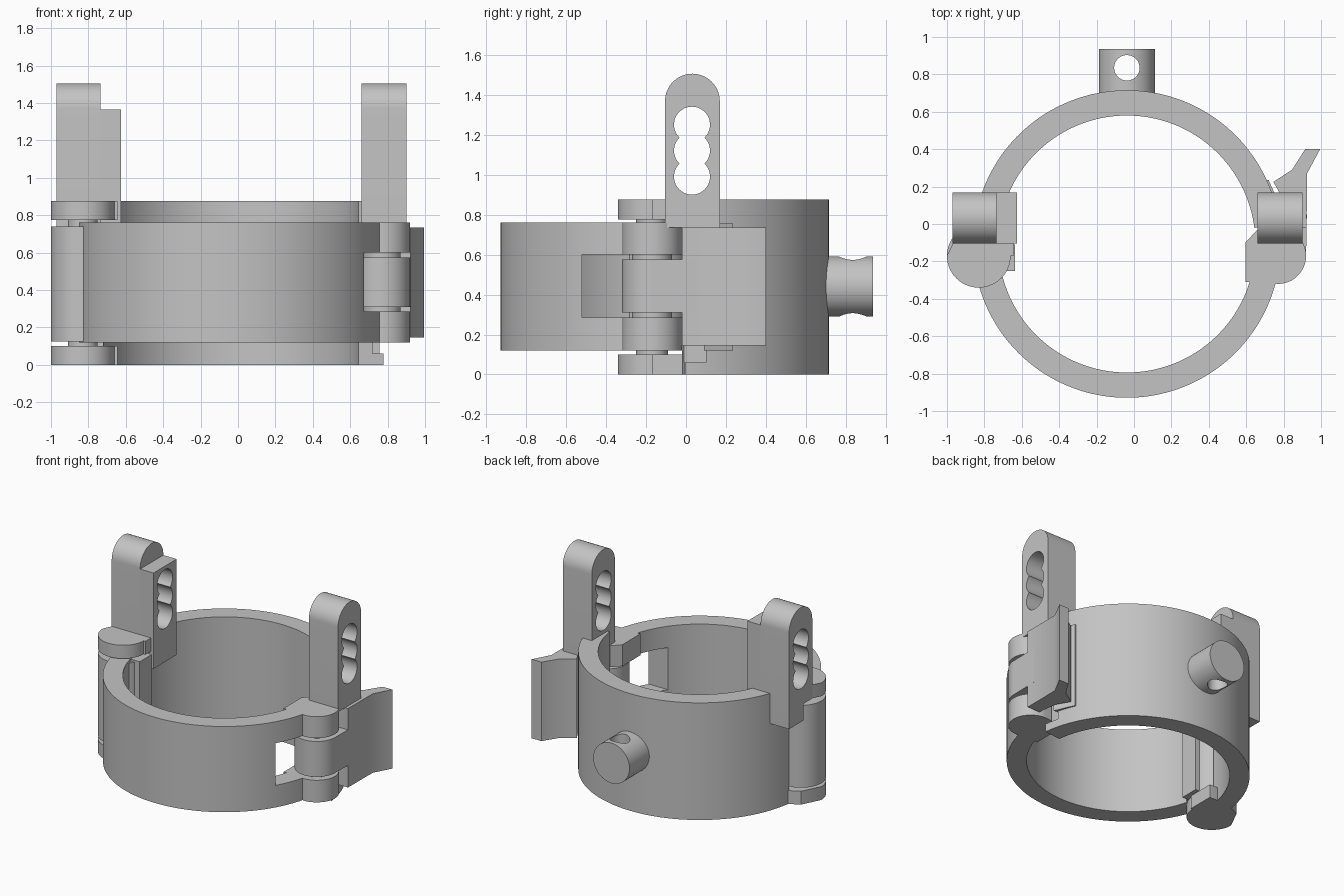
import bpy, bmesh
from math import sin, cos, radians
from mathutils import Vector

cube = bpy.data.objects.get("Cube")
if cube:
    bpy.data.objects.remove(cube, do_unlink=True)

grey = bpy.data.materials.new("light_grey")
grey.use_nodes = True
COLOR = (0.55, 0.55, 0.55, 1)
grey.diffuse_color = COLOR
grey.node_tree.nodes["Principled BSDF"].inputs["Base Color"].default_value = COLOR

CX, CY = -0.038, -0.107      # ring centre
R_OUT, R_IN = 0.822, 0.687


def prism(name, pts, lo, hi, axis="z"):
    """Extrude a 2D outline along an axis; outline is (x,y), (y,z) or (x,z)."""
    place = {"z": lambda a, b, h: (a, b, h),
             "x": lambda a, b, h: (h, a, b),
             "y": lambda a, b, h: (a, h, b)}[axis]
    bm = bmesh.new()
    face = bm.faces.new([bm.verts.new(place(a, b, lo)) for a, b in pts])
    ext = bmesh.ops.extrude_face_region(bm, geom=[face])
    verts = [g for g in ext["geom"] if isinstance(g, bmesh.types.BMVert)]
    step = Vector(place(0, 0, hi - lo))
    bmesh.ops.translate(bm, verts=verts, vec=step)
    bmesh.ops.recalc_face_normals(bm, faces=bm.faces)
    mesh = bpy.data.meshes.new(name)
    bm.to_mesh(mesh)
    bm.free()
    mesh.materials.append(grey)
    obj = bpy.data.objects.new(name, mesh)
    bpy.context.collection.objects.link(obj)
    return obj


def arc(a, b, r, start, end, n=48):
    return [(a + r * cos(radians(start + (end - start) * i / n)),
             b + r * sin(radians(start + (end - start) * i / n))) for i in range(n + 1)]


def disc(name, a, b, r, lo, hi, axis="z", n=48):
    return prism(name, arc(a, b, r, 0, 360, n)[:-1], lo, hi, axis)


def box(name, x, y, z):
    return prism(name, [(x[0], y[0]), (x[1], y[0]), (x[1], y[1]), (x[0], y[1])], *z)


def half_ring(name, start, end, lo, hi):
    outline = arc(CX, CY, R_OUT, start, end, 72) + arc(CX, CY, R_IN, end, start, 72)
    return prism(name, outline, lo, hi)


def combine(obj, others, operation="DIFFERENCE"):
    """Boolean the other solids into obj, bake the result and drop the helpers."""
    for other in others:
        other.hide_render = True
        mod = obj.modifiers.new("combine", "BOOLEAN")
        mod.operation, mod.solver, mod.object = operation, "EXACT", other
    graph = bpy.context.evaluated_depsgraph_get()
    graph.update()
    mesh = bpy.data.meshes.new_from_object(obj.evaluated_get(graph))
    obj.modifiers.clear()
    obj.data = mesh
    for other in others:
        bpy.data.objects.remove(other, do_unlink=True)
    return obj


parts = []

# Back half of the clamp, with a relief notch beside the latch
back = half_ring("back_half_ring", 7.2, 172.5, 0, 0.875)
parts.append(combine(back, [box("notch", (0.72, 1), (-0.1, 0.1), (0.06, 0.8))]))

# Front half of the clamp, with the latch window
front = half_ring("front_half_ring", 187, 347, 0.12, 0.76)
parts.append(combine(front, [box("window", (0.5, 1), (-0.52, 0), (0.285, 0.6))]))

# Hinge on the right side: knuckles, pin and inner stop
HX, HY, HR = -0.83, -0.17, 0.17
for name, lo, hi in (("lower_hinge_knuckle", 0, 0.1), ("upper_hinge_knuckle", 0.775, 0.875)):
    knuckle = arc(HX, HY, HR, 180, 360) + [(-0.645, HY), (-0.645, 0.03), (-0.82, 0.03), (-0.93, -0.03)]
    parts.append(prism(name, knuckle, lo, hi))
parts += [
    disc("middle_hinge_knuckle", HX, HY, HR, 0.125, 0.74),
    disc("hinge_pin", HX, HY, 0.08, 0.05, 0.82),
    box("hinge_inner_stop", (-0.76, -0.637), (-0.25, -0.11), (0.12, 0.755)),
]

# Latch pivot on the left side: knuckles with flat inner blocks, and pin
LX, LY, LR = 0.77, -0.17, 0.15
for name, lo, hi in (("lower_latch_knuckle", 0.12, 0.285), ("upper_latch_knuckle", 0.6, 0.76)):
    outline = arc(LX, LY, LR, -90, 90) + [(0.66, -0.03), (0.595, -0.1), (0.595, -0.31), (0.63, -0.31)]
    parts.append(prism(name, outline, lo, hi))
parts.append(disc("latch_pin", LX, LY, 0.1, 0.2, 0.7))

# Latch: barrel, arm and flared handle with hook, plus the catch on the ring
arm = [(0.92, -0.17), (0.925, 0.27), (0.995, 0.4), (0.915, 0.4), (0.845, 0.29),
       (0.745, 0.225), (0.8, 0.13), (0.82, -0.02)]
parts += [
    disc("latch_barrel", LX, LY, LR, 0.31, 0.575),
    prism("latch_neck", [(0.8, LY), (0.92, LY), (0.924, 0.05), (0.815, 0.05)], 0.31, 0.575),
    prism("latch_arm", [(0.923, -0.02)] + arm[1:], 0.145, 0.735),
    prism("latch_catch", [(0.66, 0.09), (0.785, 0.09), (0.72, 0.235), (0.66, 0.235)], 0.12, 0.755),
]


# Upright lugs with three overlapping holes
def lug_holes():
    return [disc("hole", 0.03, z, 0.09, -2, 2, "x") for z in (0.99, 1.12, 1.25)]


top_arc = arc(0.032, 1.368, 0.137, 0, 180, 32)
left_lug = prism("left_lug", top_arc + [(-0.105, 0.735), (0.169, 0.735)], 0.66, 0.9, "x")
right_lug = prism("right_lug", top_arc + [(-0.105, 0.775), (0, 0.775), (0, 0.65), (0.169, 0.65)],
                  -0.97, -0.735, "x")
right_plate = box("right_lug_plate", (-0.735, -0.625), (-0.105, 0.169), (0.65, 1.365))
for lug in (left_lug, right_lug, right_plate):
    parts.append(combine(lug, lug_holes()))

# Back peg with a vertical cross hole
peg = disc("back_peg", CX, 0.44, 0.15, 0.65, 0.935, "y")
parts.append(combine(peg, [disc("peg_hole", CX, 0.835, 0.068, 0, 1)]))

# Smooth curved walls while keeping edges crisp
bpy.ops.object.select_all(action="DESELECT")
for obj in parts:
    obj.select_set(True)
bpy.context.view_layer.objects.active = parts[0]
bpy.ops.object.shade_smooth_by_angle(angle=radians(30))
